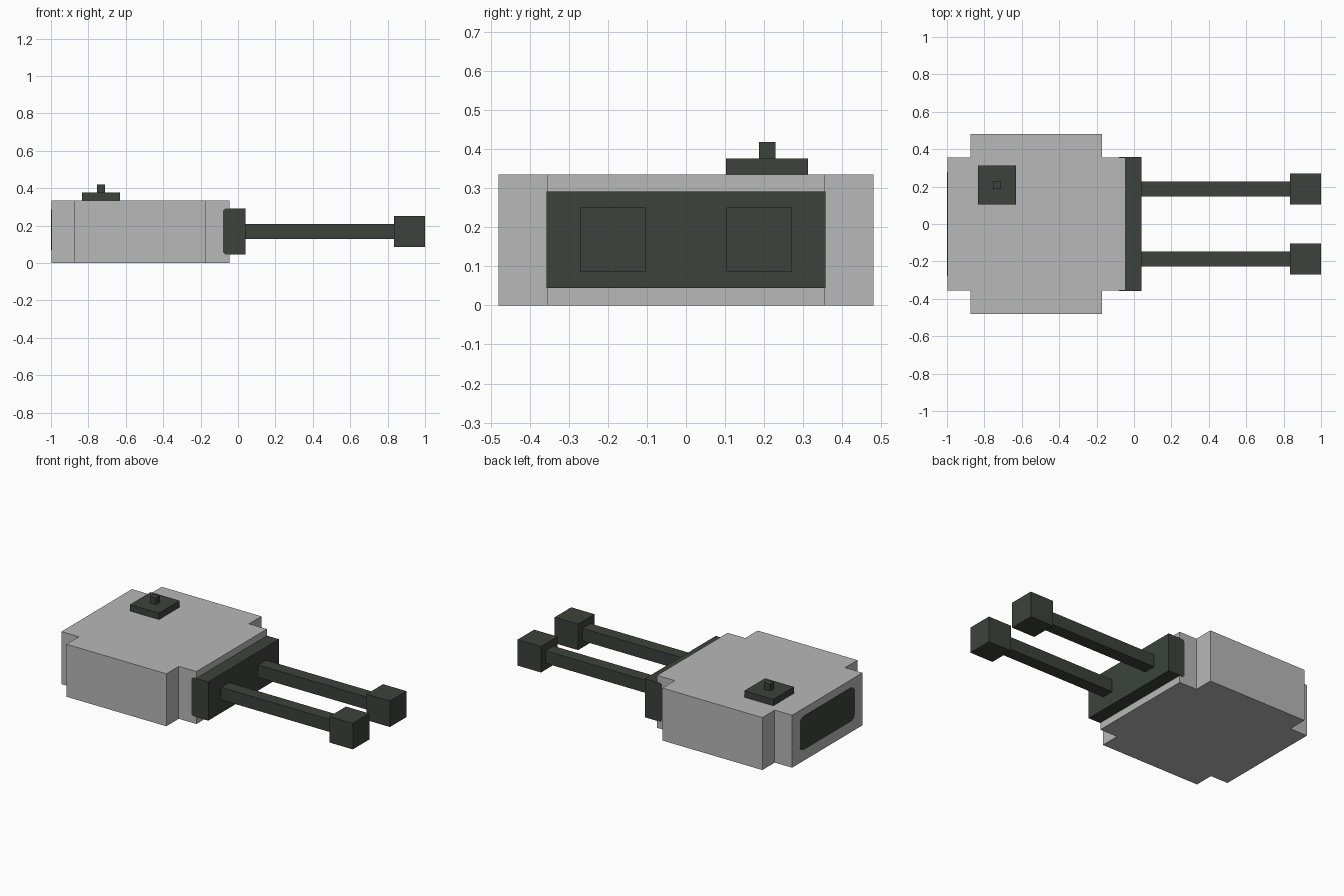
import bpy
import bmesh

cube = bpy.data.objects.get("Cube")
if cube:
    bpy.data.objects.remove(cube, do_unlink=True)


def make_material(name, rgb):
    mat = bpy.data.materials.new(name)
    mat.use_nodes = True
    color = (*rgb, 1.0)
    mat.diffuse_color = color
    mat.node_tree.nodes["Principled BSDF"].inputs["Base Color"].default_value = color
    return mat


LIGHT = make_material("light grey", (0.48, 0.48, 0.48))
DARK = make_material("dark green grey", (0.045, 0.055, 0.045))


def finish(name, bm, mat):
    bmesh.ops.recalc_face_normals(bm, faces=bm.faces)
    mesh = bpy.data.meshes.new(name)
    bm.to_mesh(mesh)
    bm.free()
    mesh.materials.append(mat)
    obj = bpy.data.objects.new(name, mesh)
    bpy.context.collection.objects.link(obj)
    return obj


def prism(name, points, offset, mat):
    """Extrude a closed outline along an offset vector."""
    bm = bmesh.new()
    face = bm.faces.new([bm.verts.new(p) for p in points])
    result = bmesh.ops.extrude_face_region(bm, geom=[face])
    verts = [v for v in result["geom"] if isinstance(v, bmesh.types.BMVert)]
    bmesh.ops.translate(bm, verts=verts, vec=offset)
    return finish(name, bm, mat)


def box(name, x, y, z, mat):
    """Box from (min, max) ranges on each axis."""
    outline = [(x[0], y[0], z[0]), (x[1], y[0], z[0]),
               (x[1], y[1], z[0]), (x[0], y[1], z[0])]
    return prism(name, outline, (0, 0, z[1] - z[0]), mat)


# Body: slab with a notch at each corner
H = 0.335
half = [(-0.045, 0.355), (-0.17, 0.355), (-0.17, 0.48),
        (-0.875, 0.48), (-0.875, 0.355), (-0.998, 0.355)]
outline = half + [(x, -y) for x, y in reversed(half)]
prism("body", [(x, y, 0) for x, y in outline], (0, 0, H), LIGHT)

# Mounting plate, with its rear edges slightly chamfered
c = 0.012
plate_side = [(-0.08 + c, 0.045), (0.04, 0.045), (0.04, 0.292),
              (-0.08 + c, 0.292), (-0.08, 0.292 - c), (-0.08, 0.045 + c)]
prism("mounting_plate", [(x, -0.357, z) for x, z in plate_side], (0, 0.714, 0), DARK)

# Twin arms with block ends
for side, s in (("left", 1), ("right", -1)):
    cy = 0.187 * s
    box(f"arm_{side}", (0.03, 0.84), (cy - 0.04, cy + 0.04), (0.128, 0.208), DARK)
    box(f"arm_end_{side}", (0.835, 1.0), (cy - 0.083, cy + 0.083), (0.085, 0.251), DARK)

# Rear panel with rounded corners
w, z0, z1 = 0.277, 0.07, 0.285
a, b = 0.035, 0.010
corner = [(w, z1 - a), (w - b, z1 - b), (w - a, z1)]
upper = corner + [(-y, z) for y, z in reversed(corner)]
rear = upper + [(y, z0 + z1 - z) for y, z in reversed(upper)]
prism("rear_panel", [(-1.0, y, z) for y, z in rear], (0.004, 0, 0), DARK)

# Roof hatch with knob
box("roof_hatch", (-0.835, -0.63), (0.103, 0.312), (H - 0.01, 0.376), DARK)
box("hatch_knob", (-0.754, -0.711), (0.187, 0.229), (0.37, 0.419), DARK)
